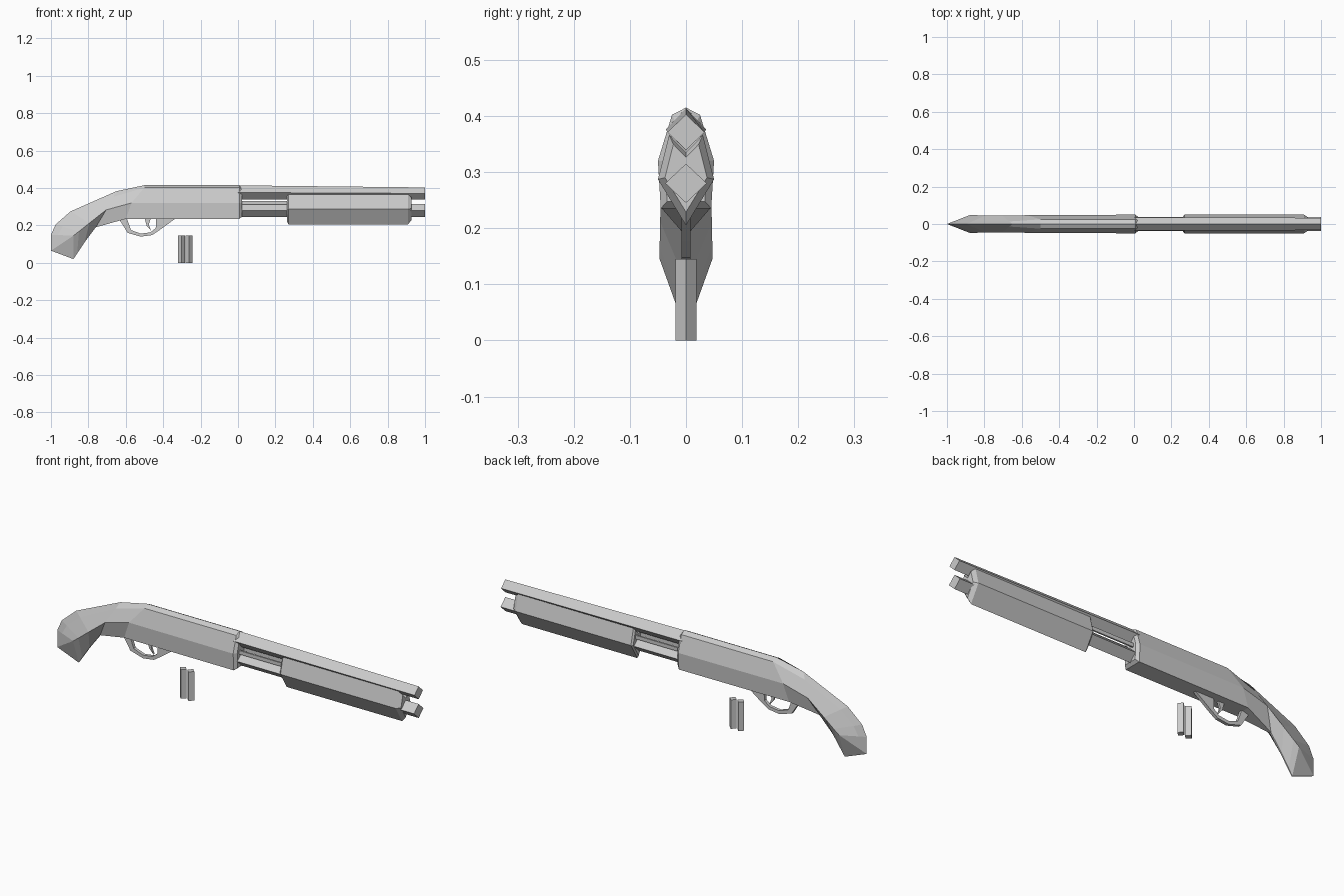
import bpy, bmesh, math
from mathutils import Vector

if "Cube" in bpy.data.objects:
    bpy.data.objects.remove(bpy.data.objects["Cube"])


def make(name, verts, faces):
    bm = bmesh.new()
    vs = [bm.verts.new(v) for v in verts]
    for f in faces:
        bm.faces.new([vs[i] for i in f])
    bmesh.ops.remove_doubles(bm, verts=bm.verts, dist=0.0005)
    bmesh.ops.recalc_face_normals(bm, faces=bm.faces)
    me = bpy.data.meshes.new(name)
    bm.to_mesh(me)
    bm.free()
    ob = bpy.data.objects.new(name, me)
    bpy.context.collection.objects.link(ob)
    return ob


def loft(name, rings, tip=None):
    """Skin a list of equal rings; close with flat caps or a fan to a tip."""
    n = len(rings[0])
    verts = [v for r in rings for v in r]
    faces = []
    for k in range(len(rings) - 1):
        for i in range(n):
            j = (i + 1) % n
            faces.append((k * n + i, k * n + j, (k + 1) * n + j, (k + 1) * n + i))
    faces.append(tuple(range(n)))
    last = (len(rings) - 1) * n
    if tip:
        verts.append(tip)
        faces += [(last + i, last + (i + 1) % n, len(verts) - 1) for i in range(n)]
    else:
        faces.append(tuple(range(last, last + n)))
    return make(name, verts, faces)


def diamond(x, z, ry, rz):
    return [(x, 0, z + rz), (x, ry, z), (x, 0, z - rz), (x, -ry, z)]


def section(x, prof, s=1.0, zc=0.3):
    return [(x, y * s, zc + (z - zc) * s) for y, z in prof]


def mirror_ring(top, *half):
    """Ring from a top centre point and the points down one side."""
    return [top] + list(half) + [(x, -y, z) for x, y, z in reversed(half)]


def prism(name, pts, w, y=0):
    n = len(pts)
    verts = [(x, y + s * w, z) for s in (-1, 1) for x, z in pts]
    faces = [tuple(range(n)), tuple(range(n, 2 * n))]
    faces += [(i, (i + 1) % n, n + (i + 1) % n, n + i) for i in range(n)]
    return make(name, verts, faces)


# Receiver flowing into the curved grip
def body_ring(top, side, bot, sh=None):
    t = Vector((top[0], 0, top[1]))
    sd = Vector(side)
    sh = sh or tuple(t.lerp(sd, 0.3))
    return mirror_ring(tuple(t), sh, side, bot)

front = body_ring((0.008, 0.415), (0.008, 0.05, 0.32), (0.008, 0.045, 0.235), (0.008, 0.025, 0.402))
nose = [(0.022, y * 0.75, 0.32 + (z - 0.32) * 0.85) for x, y, z in front]
loft("receiver_and_grip", [
    nose, front,
    body_ring((-0.5, 0.415), (-0.57, 0.047, 0.32), (-0.6, 0.043, 0.235), (-0.5, 0.025, 0.402)),
    body_ring((-0.65, 0.383), (-0.705, 0.045, 0.283), (-0.76, 0.004, 0.19)),
    body_ring((-0.895, 0.275), (-0.795, 0.046, 0.212), (-0.82, 0.003, 0.11)),
    body_ring((-0.975, 0.205), (-0.85, 0.047, 0.168), (-0.86, 0.003, 0.05)),
    body_ring((-1.0, 0.15), (-0.88, 0.047, 0.145), (-0.88, 0.002, 0.02)),
], tip=(-1.0, 0, 0.065))

# Barrel and tube below it, both four-sided
loft("barrel", [diamond(0.0, 0.376, 0.036, 0.038), diamond(1.0, 0.371, 0.033, 0.032)])
loft("magazine_tube", [diamond(0.0, 0.28, 0.037, 0.035), diamond(1.0, 0.28, 0.037, 0.035)])

# Sliding fore-end with a V bottom and a groove under the barrel
pump = [(0, 0.335), (0.03, 0.366), (0.05, 0.287), (0, 0.205), (-0.05, 0.287), (-0.03, 0.366)]
loft("fore_end", [section(0.262, pump, 0.85), section(0.27, pump),
                  section(0.908, pump), section(0.928, pump, 0.75)])

# Action bars joining receiver and fore-end
for s, side in ((-1, "left"), (1, "right")):
    prism("action_bar_" + side, [(0.0, 0.312), (0.3, 0.312), (0.3, 0.33), (0.0, 0.33)], 0.004, s * 0.02)

# Trigger guard: ring of strips between outer and inner outlines
outer = [(-0.64, 0.24), (-0.59, 0.16), (-0.52, 0.14), (-0.46, 0.148), (-0.415, 0.178), (-0.33, 0.24)]
inner = [(-0.595, 0.24), (-0.572, 0.175), (-0.52, 0.156), (-0.468, 0.163), (-0.44, 0.185), (-0.437, 0.24)]
loft("trigger_guard", [[(o[0], -0.008, o[1]), (o[0], 0.008, o[1]), (i[0], 0.008, i[1]), (i[0], -0.008, i[1])]
                       for o, i in zip(outer, inner)])

# Trigger
prism("trigger", [(-0.5, 0.24), (-0.465, 0.24), (-0.477, 0.205), (-0.465, 0.172), (-0.488, 0.198)], 0.005)

# Two loose shells standing underneath
for k, x in enumerate((-0.303, -0.261)):
    loft("shell_%d" % (k + 1), [[(x + 0.019 * math.cos(a * math.pi / 2), 0.019 * math.sin(a * math.pi / 2), z)
                                 for a in range(4)] for z in (0.0, 0.145)])
